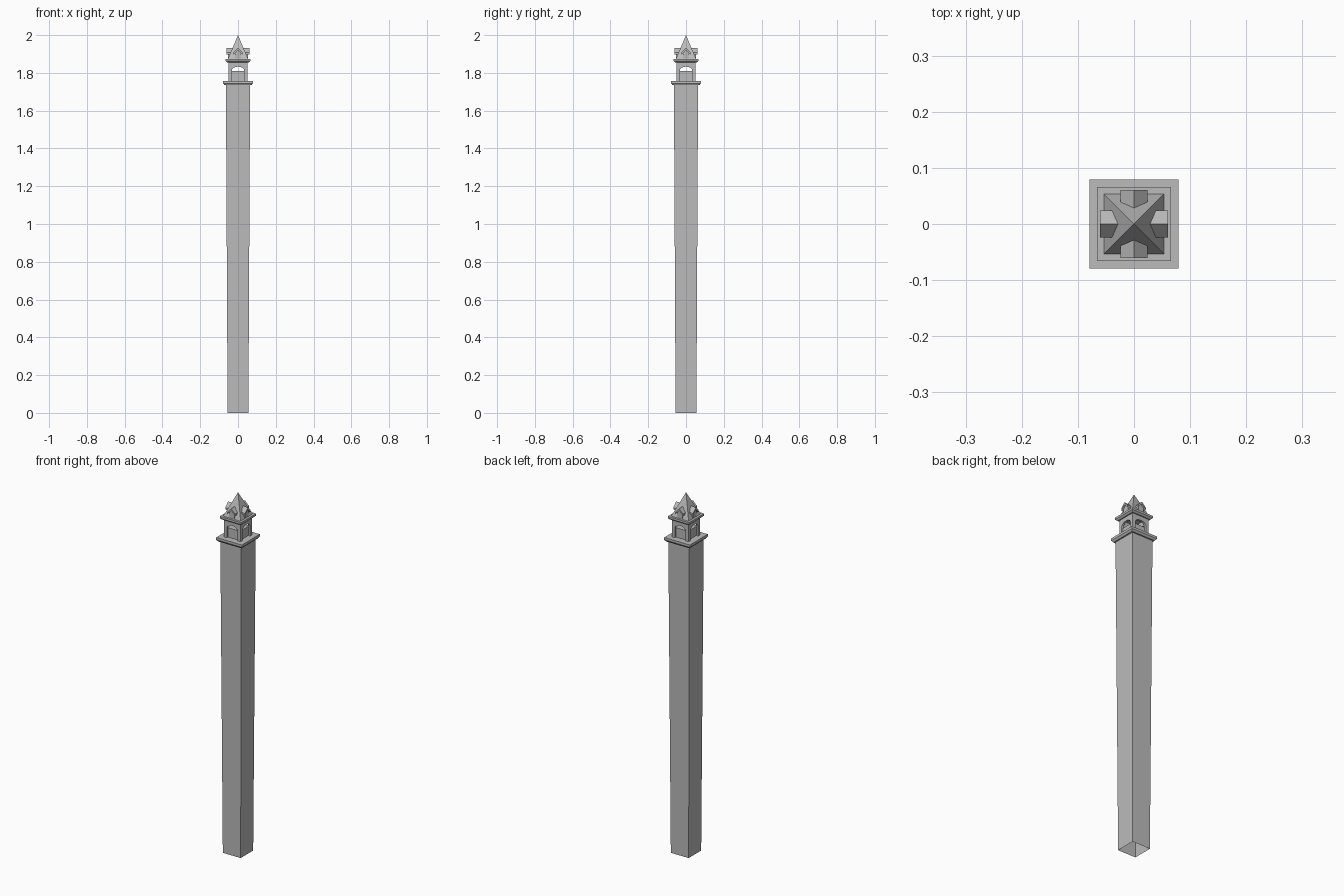
import bpy, bmesh, math
from mathutils import Matrix

cube = bpy.data.objects.get("Cube")
if cube:
    bpy.data.objects.remove(cube)

stone = bpy.data.materials.new("grey stone")
stone.use_nodes = True
GREY = (0.5, 0.5, 0.5, 1)
stone.diffuse_color = GREY
stone.node_tree.nodes["Principled BSDF"].inputs["Base Color"].default_value = GREY


def finish(bm, name):
    bmesh.ops.recalc_face_normals(bm, faces=bm.faces)
    mesh = bpy.data.meshes.new(name)
    bm.to_mesh(mesh)
    bm.free()
    mesh.materials.append(stone)
    obj = bpy.data.objects.new(name, mesh)
    bpy.context.collection.objects.link(obj)
    return obj


def square_stack(name, levels, bottom=True, top=True):
    """Loft square rings given as (half width, height)."""
    bm = bmesh.new()
    rings = [[bm.verts.new((sx * h, sy * h, z))
              for sx, sy in ((-1, -1), (1, -1), (1, 1), (-1, 1))] for h, z in levels]
    for low, high in zip(rings, rings[1:]):
        for i in range(4):
            j = (i + 1) % 4
            bm.faces.new((low[i], low[j], high[j], high[i]))
    if bottom:
        bm.faces.new(rings[0][::-1])
    if top:
        bm.faces.new(rings[-1])
    bmesh.ops.remove_doubles(bm, verts=bm.verts, dist=1e-5)
    return finish(bm, name)


def four_sides(name, profile, outer, inner):
    """Extrude an (x, z) profile inward from y = -outer, once per side."""
    for k, side in enumerate(("front", "left", "back", "right")):
        bm = bmesh.new()
        face = bm.faces.new([bm.verts.new((x, -outer, z)) for x, z in profile])
        new = bmesh.ops.extrude_face_region(bm, geom=[face])["geom"]
        verts = [v for v in new if isinstance(v, bmesh.types.BMVert)]
        bmesh.ops.translate(bm, verts=verts, vec=(0, outer - inner, 0))
        bm.transform(Matrix.Rotation(k * math.pi / 2, 4, "Z"))
        finish(bm, side + "_" + name)


# Tall tapered shaft, open underneath
square_stack("shaft", [(0.055, 0), (0.064, 1.738)], bottom=False)

# Flared ledges below and above the belfry
square_stack("lower_cornice", [(0.072, 1.735), (0.079, 1.745), (0.079, 1.758)])
square_stack("upper_cornice", [(0.057, 1.855), (0.066, 1.863), (0.066, 1.874)])

# Belfry walls with arched openings and a recessed parapet block
half, spring, rise = 0.033, 1.812, 0.021
arch = [(half * math.cos(a), spring + rise * math.sin(a))
        for a in (math.pi * i / 12 for i in range(13))]
wall = [(0.051, 1.757), (0.051, 1.858), (-0.051, 1.858), (-0.051, 1.757),
        (-half, 1.757)] + arch[::-1] + [(half, 1.757)]
four_sides("belfry_arch", wall, 0.051, 0.04)
square_stack("belfry_parapet", [(0.041, 1.757), (0.041, 1.81)])

# Pyramid spire
square_stack("spire", [(0.054, 1.873), (0, 2.0)], top=False)

# Gabled dormers: narrow body and overhanging hood
body = [(-0.016, 1.873), (0.016, 1.873), (0.016, 1.908), (0, 1.925), (-0.016, 1.908)]
four_sides("dormer_body", body, 0.053, 0.025)
hood = [(-0.024, 1.908), (0, 1.933), (0.024, 1.908), (0.024, 1.897),
        (0, 1.921), (-0.024, 1.897)]
four_sides("dormer_hood", hood, 0.061, 0.025)
